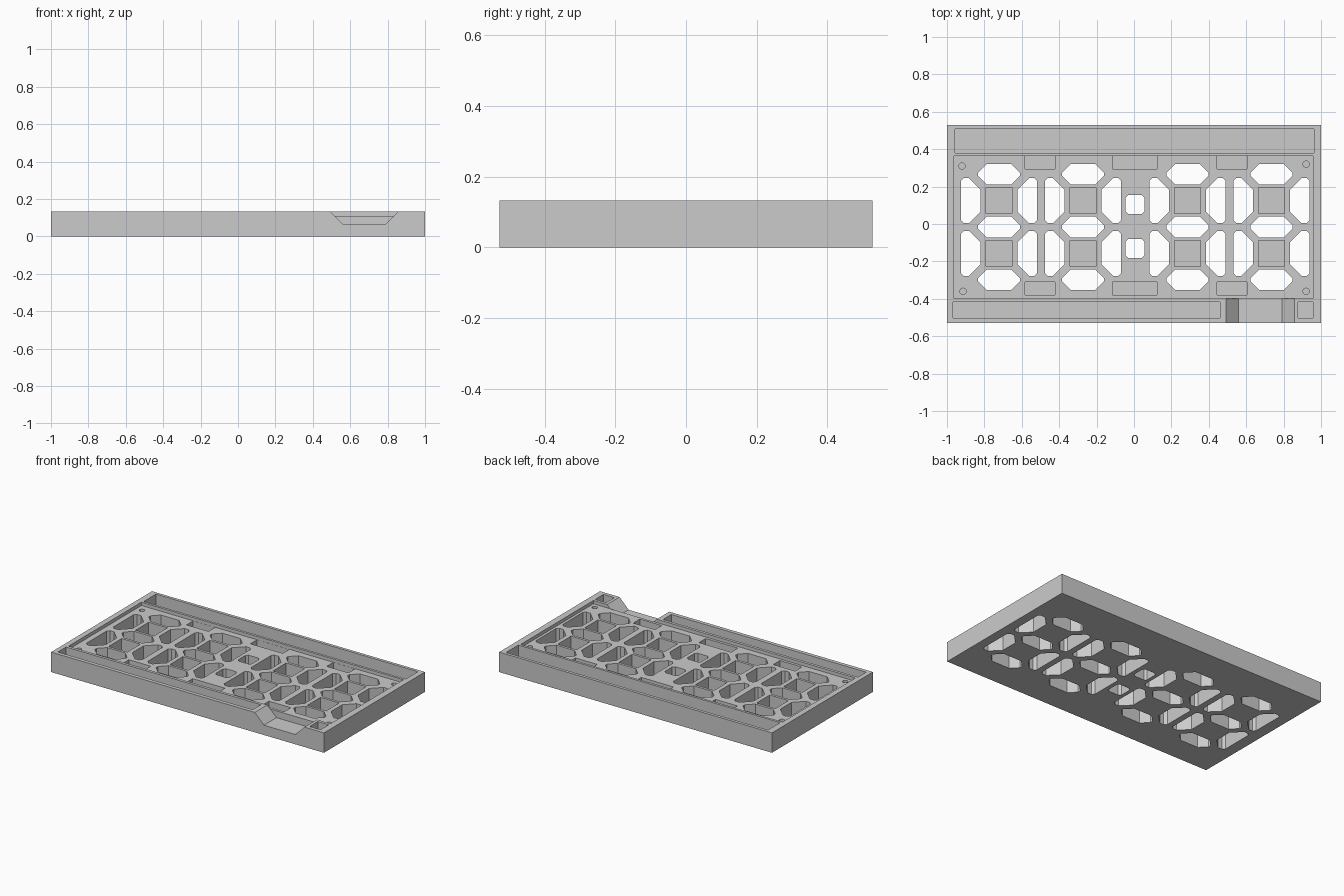
import bpy
import bmesh
import math

cube = bpy.data.objects.get("Cube")
if cube:
    bpy.data.objects.remove(cube, do_unlink=True)

HALF_X, HALF_Y, HEIGHT = 1.0, 0.528, 0.132
PANEL_TOP = 0.11
FLOOR = 0.03
OVER, UNDER = 0.2, -0.1
MIDDLE_Y = -0.016
ROW_STEP = 0.141

grey = bpy.data.materials.new("plain grey plastic")
grey.use_nodes = True
colour = (0.6, 0.6, 0.6, 1)
grey.diffuse_color = colour
grey.node_tree.nodes["Principled BSDF"].inputs["Base Color"].default_value = colour


def prism(bm, outline, depth):
    """Extrude a closed 3D outline along a depth vector."""
    face = bm.faces.new([bm.verts.new(p) for p in outline])
    result = bmesh.ops.extrude_face_region(bm, geom=[face])
    verts = [v for v in result["geom"] if isinstance(v, bmesh.types.BMVert)]
    bmesh.ops.translate(bm, vec=depth, verts=verts)


def upright(bm, points, low, high):
    prism(bm, [(x, y, low) for x, y in points], (0, 0, high - low))


def block(bm, x0, x1, y0, y1, low, high=OVER):
    upright(bm, [(x0, y0), (x1, y0), (x1, y1), (x0, y1)], low, high)


def chamfered(bm, cx, cy, hx, hy, left_cut, right_cut):
    """Through hole: rectangle with its own corner cut on each side."""
    a, b = left_cut, right_cut
    points = [(-hx + a, -hy), (hx - b, -hy), (hx, -hy + b), (hx, hy - b),
              (hx - b, hy), (-hx + a, hy), (-hx, hy - a), (-hx, -hy + a)]
    upright(bm, [(cx + x, cy + y) for x, y in points], UNDER, OVER)


def make_object(name, bm):
    bmesh.ops.recalc_face_normals(bm, faces=bm.faces[:])
    mesh = bpy.data.meshes.new(name)
    bm.to_mesh(mesh)
    bm.free()
    mesh.materials.append(grey)
    obj = bpy.data.objects.new(name, mesh)
    bpy.context.collection.objects.link(obj)
    return obj


def cut(target, name, bm):
    cutter = make_object(name, bm)
    cutter.hide_render = True
    mod = target.modifiers.new(name, "BOOLEAN")
    mod.operation = "DIFFERENCE"
    mod.solver = "EXACT"
    mod.object = cutter
    bpy.context.view_layer.objects.active = target
    bpy.ops.object.modifier_apply(modifier=mod.name)
    bpy.data.objects.remove(cutter, do_unlink=True)


# Solid housing
bm = bmesh.new()
block(bm, -HALF_X, HALF_X, -HALF_Y, HALF_Y, 0, HEIGHT)
housing = make_object("display_housing", bm)

# Shallow recess holding the segment panel
bm = bmesh.new()
block(bm, -0.963, 0.957, -0.398, 0.364, PANEL_TOP)
cut(housing, "panel_recess", bm)

# Long troughs and the small corner well
bm = bmesh.new()
block(bm, -0.957, 0.963, 0.38, 0.508, FLOOR)
block(bm, -0.968, 0.46, -0.503, -0.417, FLOOR)
block(bm, 0.877, 0.957, -0.503, -0.417, FLOOR)
cut(housing, "edge_troughs", bm)

# Sloped cable notch through the front wall
bm = bmesh.new()
slope = 1.0
rise = OVER - 0.065
profile = [(0.56, 0.065), (0.79, 0.065), (0.79 + rise * slope, OVER), (0.56 - rise * slope, OVER)]
prism(bm, [(x, -0.6, z) for x, z in profile], (0, 0.203, 0))
cut(housing, "cable_notch", bm)

# Four digits, each with seven through segments and two blind wells
bm = bmesh.new()
for cx in (-0.722, -0.273, 0.286, 0.735):
    for row in (-2, 0, 2):
        chamfered(bm, cx, MIDDLE_Y + row * ROW_STEP, 0.112, 0.055, 0.046, 0.046)
    for row in (-1, 1):
        cy = MIDDLE_Y + row * ROW_STEP
        chamfered(bm, cx - 0.151, cy, 0.053, 0.12, 0.015, 0.062)
        chamfered(bm, cx + 0.151, cy, 0.053, 0.12, 0.062, 0.015)
        block(bm, cx - 0.069, cx + 0.069, cy - 0.069, cy + 0.069, FLOOR)

# Two colon openings
for cy in (0.104, -0.131):
    chamfered(bm, 0.005, cy, 0.05, 0.051, 0.014, 0.014)
cut(housing, "digit_openings", bm)

# Shallow pockets along both panel edges and the screw holes
bm = bmesh.new()
for x0, x1 in ((-0.583, -0.422), (-0.115, 0.122), (0.444, 0.604)):
    block(bm, x0, x1, 0.294, 0.363, 0.07, 0.12)
    block(bm, x0, x1, -0.38, -0.31, 0.07, 0.12)
for cx, cy in ((-0.92, 0.31), (0.92, 0.32), (-0.914, -0.36), (0.92, -0.36)):
    ring = [math.tau * i / 20 for i in range(20)]
    upright(bm, [(cx + 0.017 * math.cos(a), cy + 0.017 * math.sin(a)) for a in ring], FLOOR, OVER)
cut(housing, "pockets_and_screw_holes", bm)
